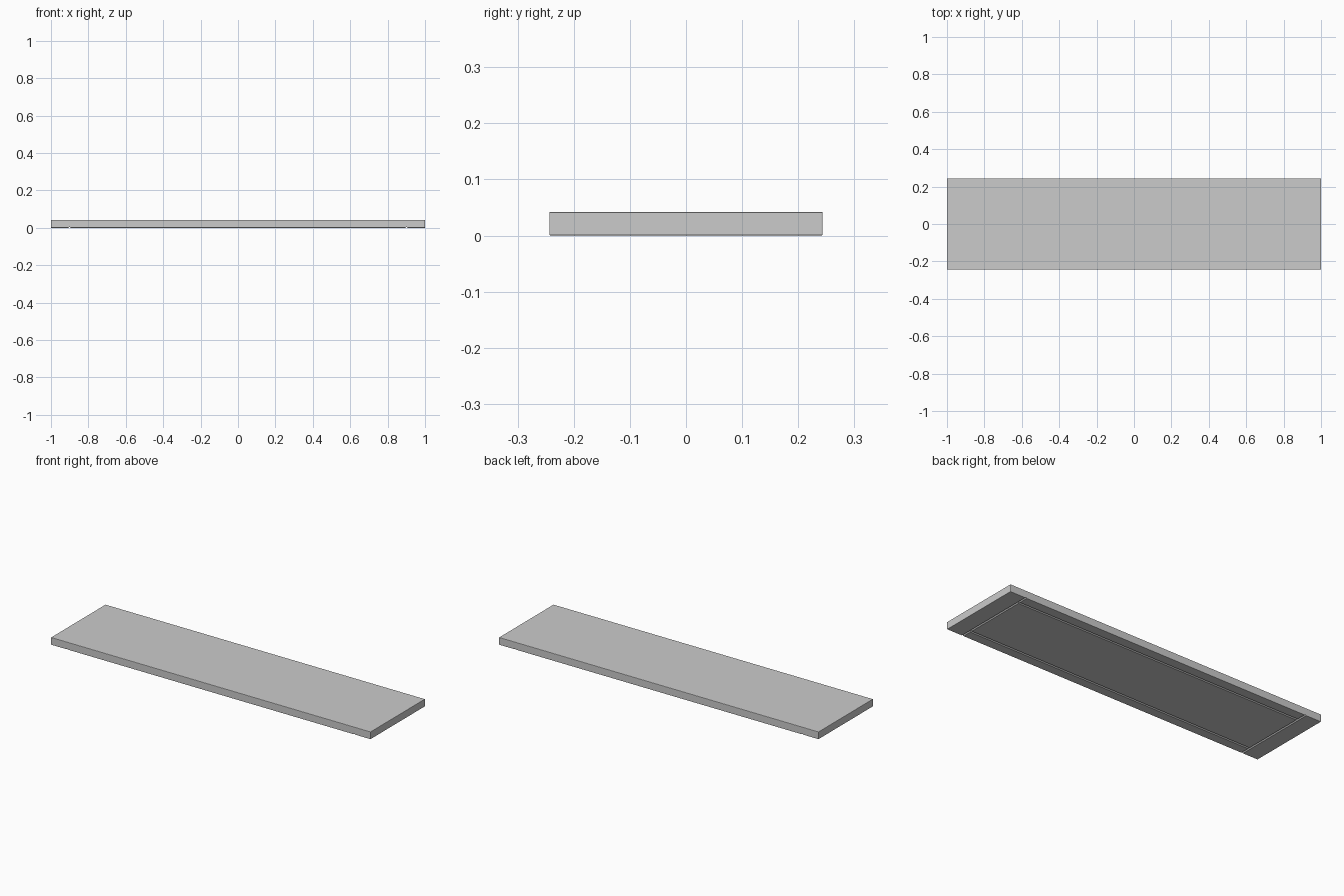
import bpy, math

if "Cube" in bpy.data.objects:
    bpy.data.objects.remove(bpy.data.objects["Cube"])

L, W, H = 2.0, 0.487, 0.042


def box(name, size, loc, rot=(0, 0, 0)):
    bpy.ops.mesh.primitive_cube_add(size=1, location=loc, rotation=rot)
    o = bpy.context.object
    o.name = name
    o.scale = size
    bpy.ops.object.transform_apply(location=True, rotation=True, scale=True)
    return o


# Shelf board with slightly eased edges
board = box("shelf_board", (L, W, H), (0, 0, H / 2))
bev = board.modifiers.new("eased_edges", "BEVEL")
bev.width = 0.002
bev.segments = 2

# V-grooves on the underside: two full-width cross grooves, two long ones between
s = 0.008
cutters = []
for sign in (-1, 1):
    cutters.append(box("cross_groove_cutter", (s, W + 0.1, s),
                       (sign * 0.9, 0, 0), (0, math.radians(45), 0)))
    cutters.append(box("long_groove_cutter", (1.8, s, s),
                       (0, sign * 0.185, 0), (math.radians(45), 0, 0)))

bpy.context.view_layer.objects.active = board
bpy.ops.object.modifier_apply(modifier=bev.name)
for c in cutters:
    m = board.modifiers.new("groove", "BOOLEAN")
    m.operation = "DIFFERENCE"
    m.solver = "EXACT"
    m.object = c
    bpy.ops.object.modifier_apply(modifier=m.name)
for c in cutters:
    bpy.data.objects.remove(c)
